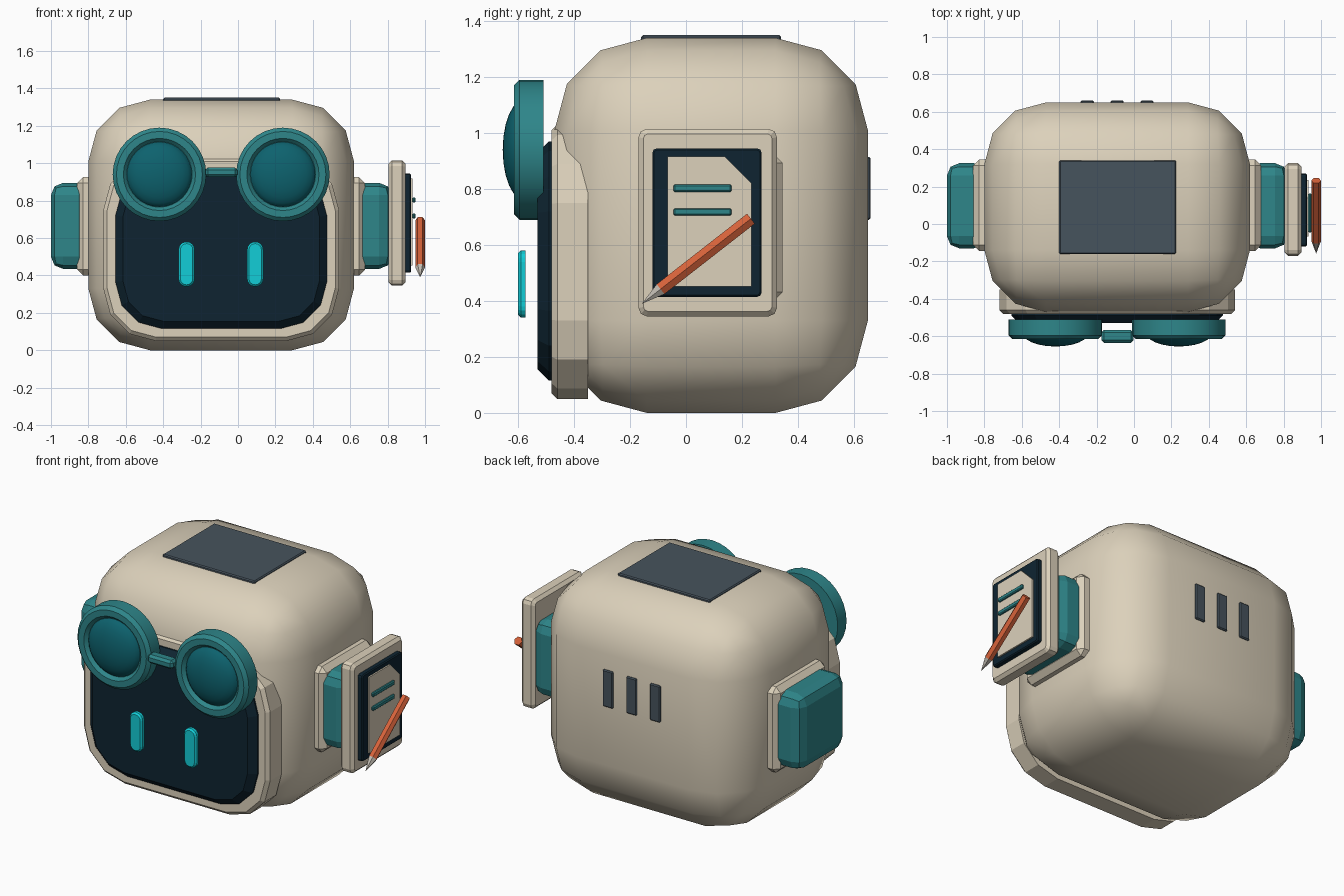
import bpy, bmesh, math
from mathutils import Vector

if "Cube" in bpy.data.objects:
    bpy.data.objects.remove(bpy.data.objects["Cube"])


def material(name, r, g, b):
    lin = [((c / 255 + 0.055) / 1.055) ** 2.4 if c > 10 else c / 255 / 12.92 for c in (r, g, b)]
    m = bpy.data.materials.new(name)
    m.diffuse_color = (*lin, 1)
    m.use_nodes = True
    m.node_tree.nodes["Principled BSDF"].inputs["Base Color"].default_value = m.diffuse_color
    return m


CREAM = material("cream", 220, 209, 187)
TEAL = material("teal", 46, 134, 138)
LENS = material("deep teal", 13, 98, 110)
SCREEN = material("dark navy", 14, 36, 49)
CYAN = material("cyan", 18, 205, 215)
SLATE = material("slate", 70, 83, 93)
ORANGE = material("orange", 214, 98, 58)
SILVER = material("silver", 196, 190, 180)


def finish(bm, name, mat, smooth=None):
    bmesh.ops.recalc_face_normals(bm, faces=bm.faces[:])
    me = bpy.data.meshes.new(name)
    bm.to_mesh(me)
    bm.free()
    ob = bpy.data.objects.new(name, me)
    bpy.context.collection.objects.link(ob)
    me.materials.append(mat)
    if smooth:
        bpy.ops.object.select_all(action='DESELECT')
        ob.select_set(True)
        bpy.context.view_layer.objects.active = ob
        bpy.ops.object.shade_smooth_by_angle(angle=math.radians(smooth))
    return ob


def cube(lo, hi):
    bm = bmesh.new()
    bmesh.ops.create_cube(bm, size=1)
    for v in bm.verts:
        v.co = [(a + b) / 2 + c * (b - a) for a, b, c in zip(lo, hi, v.co)]
    return bm


def box(name, lo, hi, mat, bevel=0.0, segs=1, smooth=None):
    """Box with every edge rounded."""
    bm = cube(lo, hi)
    if bevel:
        bmesh.ops.bevel(bm, geom=bm.edges[:], offset=bevel, segments=segs,
                        profile=0.5, affect='EDGES')
    return finish(bm, name, mat, smooth)


def slab(name, lo, hi, mat, axis, radius, segs, chamfer, ends=(-1,)):
    """Plate rounded around one axis, with chamfered rims on the given ends."""
    bm = cube(lo, hi)
    along = [e for e in bm.edges
             if abs((e.verts[0].co - e.verts[1].co)[axis]) > 1e-5]
    bmesh.ops.bevel(bm, geom=along, offset=radius, segments=segs,
                    profile=0.5, affect='EDGES')
    for s in ends:
        plane = hi[axis] if s > 0 else lo[axis]
        rim = [e for e in bm.edges
               if all(abs(v.co[axis] - plane) < 1e-5 for v in e.verts)]
        bmesh.ops.bevel(bm, geom=rim, offset=chamfer, segments=1, affect='EDGES')
    return finish(bm, name, mat)


def lathe(name, profile, origin, direction, sides, mat, smooth=None):
    """Closed turned solid; profile is (radius, distance along direction)."""
    bm = bmesh.new()
    rot = Vector((0, 0, 1)).rotation_difference(Vector(direction).normalized())
    rings = []
    for r, h in profile:
        n = 1 if r == 0 else sides
        rings.append([bm.verts.new(Vector(origin) + rot @ Vector(
            (r * math.cos(2 * math.pi * i / sides), r * math.sin(2 * math.pi * i / sides), h)))
            for i in range(n)])
    for a, b in zip(rings, rings[1:]):
        for i in range(sides):
            j = (i + 1) % sides
            if len(a) == 1:
                bm.faces.new((a[0], b[i], b[j]))
            elif len(b) == 1:
                bm.faces.new((a[i], a[j], b[0]))
            else:
                bm.faces.new((a[i], a[j], b[j], b[i]))
    return finish(bm, name, mat, smooth)


MID = -0.09  # centre line of the head

# Head shell with top panel and rear vents
box("head_shell", (-0.80, -0.47, 0), (0.62, 0.65, 1.34), CREAM, 0.33, 3, 50)
box("top_panel", (-0.40, -0.16, 1.325), (0.225, 0.34, 1.35), SLATE, 0.006)
for i, x in enumerate((-0.25, -0.09, 0.07)):
    box(f"rear_vent_{i + 1}", (x - 0.035, 0.63, 0.69), (x + 0.035, 0.66, 0.915), SLATE, 0.006)

# Face: frame, screen and glowing eyes
slab("face_frame", (-0.72, -0.48, 0.05), (0.54, -0.35, 1.03), CREAM, 1, 0.28, 3, 0.02)
slab("face_screen", (-0.655, -0.53, 0.115), (0.475, -0.46, 0.97), SCREEN, 1, 0.25, 3, 0.04)
for side, x in (("left", -0.275), ("right", 0.092)):
    slab(f"eye_{side}", (x - 0.043, -0.60, 0.34), (x + 0.043, -0.573, 0.58), CYAN,
         1, 0.041, 4, 0.01)

# Goggles
for side, x in (("left", -0.42), ("right", 0.24)):
    lathe(f"goggle_ring_{side}",
          [(0, 0), (0.25, 0), (0.25, 0.085), (0.23, 0.105), (0.193, 0.105),
           (0.175, 0.085), (0, 0.085)],
          (x, -0.51, 0.94), (0, -1, 0), 32, TEAL, 30)
    dome = [(0.178 * math.cos(a), 0.07 + 0.075 * math.sin(a))
            for a in (math.radians(15 * k) for k in range(6))]
    lathe(f"goggle_lens_{side}", [(0, 0.07)] + dome + [(0, 0.145)],
          (x, -0.51, 0.94), (0, -1, 0), 32, LENS, 40)
box("goggle_bridge", (-0.175, -0.635, 0.925), (-0.003, -0.567, 0.978), TEAL, 0.014)

# Ear pads on both sides
for side, s in (("left", -1), ("right", 1)):
    def span(a, b):
        return sorted((MID + s * a, MID + s * b))
    x0, x1 = span(0.62, 0.77)
    box(f"ear_base_{side}", (x0, -0.145, 0.40), (x1, 0.345, 0.925), CREAM, 0.032)
    x0, x1 = span(0.70, 0.91)
    box(f"ear_pad_{side}", (x0, -0.13, 0.435), (x1, 0.325, 0.895), TEAL, 0.065, 2)

# Notepad on the right ear
slab("notepad_back", (0.805, -0.17, 0.345), (0.895, 0.325, 1.015), CREAM, 0, 0.03, 2, 0.018, (-1, 1))
slab("notepad_panel", (0.88, -0.12, 0.415), (0.925, 0.27, 0.945), SCREEN, 0, 0.015, 2, 0.006, (1,))
bm = bmesh.new()
sheet = bm.faces.new([bm.verts.new((0.92, y, z)) for y, z in (
    (-0.066, 0.452), (0.234, 0.452), (0.234, 0.82), (0.138, 0.917), (-0.066, 0.917))])
ext = bmesh.ops.extrude_face_region(bm, geom=[sheet])
bmesh.ops.translate(bm, vec=(0.014, 0, 0),
                    verts=[v for v in ext["geom"] if isinstance(v, bmesh.types.BMVert)])
finish(bm, "paper_sheet", CREAM)
for i, z in enumerate((0.803, 0.718)):
    box(f"paper_line_{i + 1}", (0.932, -0.045, z - 0.013), (0.95, 0.163, z + 0.013), TEAL, 0.005)

# Pencil lying across the notepad
tip, end = Vector((0.974, -0.158, 0.39)), Vector((0.974, 0.232, 0.694))
axis = end - tip
lathe("pencil_tip", [(0, 0), (0.026, 0.085), (0, 0.085)], tip, axis, 6, SILVER)
lathe("pencil_body", [(0, 0.085), (0.026, 0.085), (0.026, axis.length), (0, axis.length)],
      tip, axis, 6, ORANGE)
